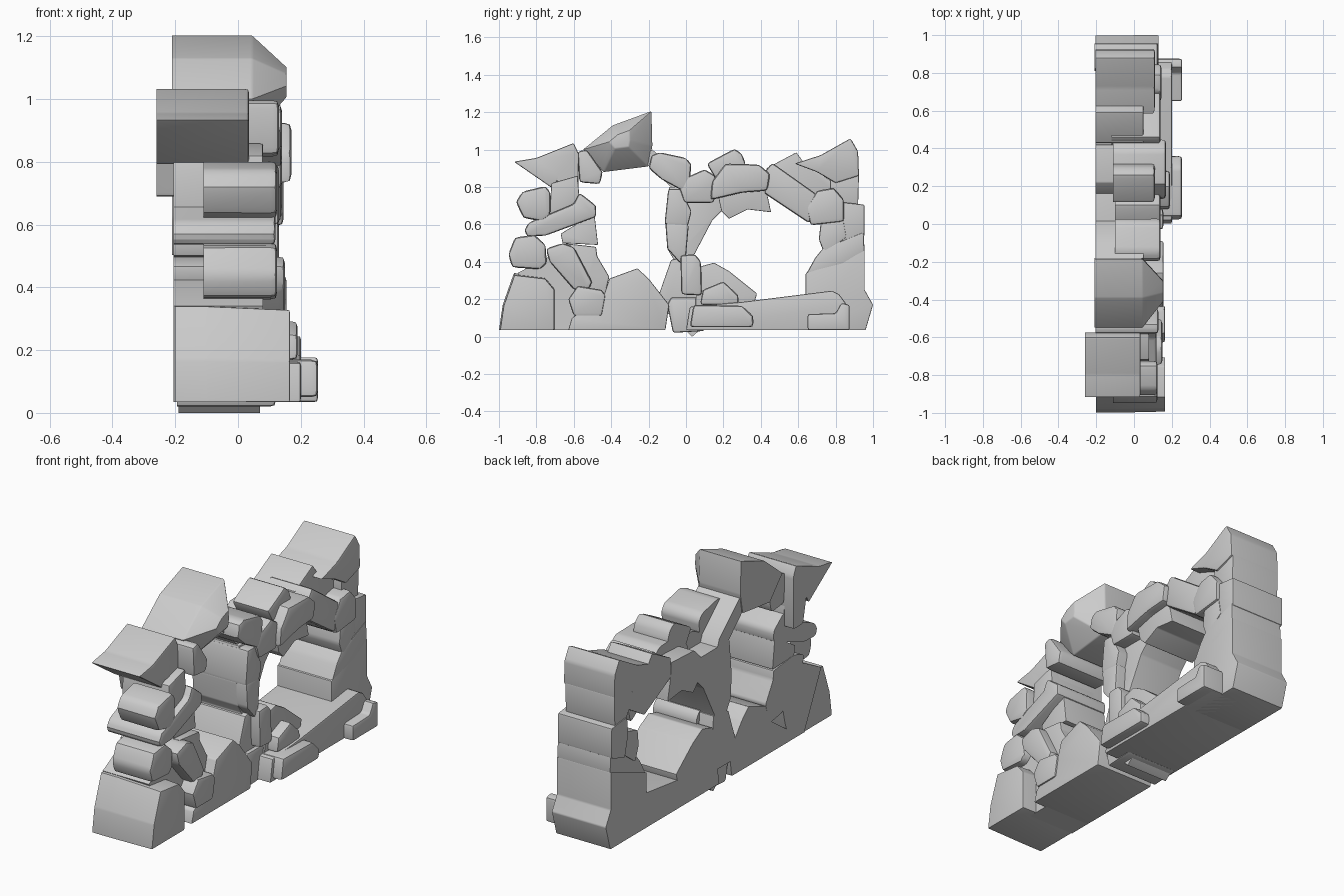
import bpy, bmesh


def stone(name, x0, x1, pts, bevel=0.016, crown=None):
    """Extrude a (y, z) outline from flat back x0 to bevelled front x1.
    crown = (start_x, scale, dy, dz): the front narrows to a shrunken facet."""
    cy = sum(p[0] for p in pts) / len(pts)
    cz = sum(p[1] for p in pts) / len(pts)
    bm = bmesh.new()
    mid = crown[0] if crown else x1
    rings = [[bm.verts.new((x, y, z)) for y, z in pts] for x in (x0, mid)]
    if crown:
        _, s, dy, dz = crown
        rings.append([bm.verts.new((x1, cy + dy + (y - cy) * s, cz + dz + (z - cz) * s))
                      for y, z in pts])
    bm.faces.new(rings[0])
    bm.faces.new(rings[-1])
    n = len(pts)
    for a, b in zip(rings, rings[1:]):
        for i in range(n):
            j = (i + 1) % n
            bm.faces.new((a[i], a[j], b[j], b[i]))
    bmesh.ops.recalc_face_normals(bm, faces=bm.faces[:])
    if bevel:
        # soften everything except the flat back outline
        edges = [e for e in bm.edges if max(v.co.x for v in e.verts) > x0 + 0.001]
        bmesh.ops.bevel(bm, geom=edges, offset=bevel, segments=2, profile=0.6,
                        affect='EDGES', clamp_overlap=True)
    me = bpy.data.meshes.new(name)
    bm.to_mesh(me)
    bm.free()
    ob = bpy.data.objects.new(name, me)
    bpy.context.collection.objects.link(ob)
    ob.select_set(True)
    bpy.context.view_layer.objects.active = ob


F = 0.034   # underside of the main base stones

# Left pillar, bottom to top
stone("left_base", -.20, .165, [(-1, F), (-.98, .17), (-.92, .34), (-.75, .32), (-.70, .26), (-.70, F)], .006, (-.1, .96, 0, -.006))
stone("left_base_filler", -.205, .08, [(-.75, F), (-.62, F), (-.58, .15), (-.55, .28), (-.66, .44), (-.75, .42), (-.9, .34)], 0)
stone("left_foot_stone", -.10, .165, [(-.63, .2), (-.58, .27), (-.45, .25), (-.43, .22), (-.45, .11), (-.6, .11)])
stone("left_slanted_stone", -.205, .15, [(-.75, .47), (-.66, .5), (-.6, .48), (-.5, .29), (-.52, .25), (-.6, .25), (-.73, .4)], .025)
stone("left_inner_slab", -.205, .10, [(-.66, .5), (-.48, .48), (-.475, .43), (-.41, .32), (-.44, .2), (-.56, .22)], .01)
stone("left_block_low", -.11, .125, [(-.95, .44), (-.915, .53), (-.81, .545), (-.75, .49), (-.745, .39), (-.78, .36), (-.93, .37)], .022)
stone("left_long_stone", -.205, .12, [(-.865, .57), (-.84, .61), (-.6, .71), (-.57, .77), (-.48, .7), (-.48, .64), (-.75, .54), (-.85, .535)], .02)
stone("left_inner_block", -.205, .07, [(-.67, .55), (-.49, .66), (-.47, .49), (-.66, .5)], .006)
stone("left_block_high", -.11, .125, [(-.91, .72), (-.875, .775), (-.75, .805), (-.725, .77), (-.725, .65), (-.77, .615), (-.87, .635)], .022)
stone("left_neck", -.205, .08, [(-.72, .82), (-.58, .86), (-.57, .75), (-.6, .69), (-.73, .65)], .008)
stone("left_cap", -.26, .035, [(-.92, .935), (-.8, .955), (-.6, 1.035), (-.575, .98), (-.575, .69), (-.66, .69), (-.69, .83), (-.71, .79)], .012)

# Left arch
stone("left_arch_stone", -.205, .13, [(-.58, .99), (-.53, 1.0), (-.445, .88), (-.46, .815), (-.57, .825)], .02)
stone("peak_stone", -.21, .155, [(-.55, 1.0), (-.39, 1.13), (-.185, 1.205), (-.18, 1.02), (-.2, .91), (-.44, .88)], .006, (.045, .3, -.02, .025))
stone("arch_join_stone", -.10, .14, [(-.185, .97), (-.14, .985), (0, .955), (.03, .92), (.02, .84), (-.01, .775), (-.13, .84), (-.2, .9)], .02)
stone("arch_join_back", -.205, .05, [(-.24, .96), (-.18, 1.0), (-.1, .93), (.0, .84), (.03, .76), (-.06, .72), (-.08, .8), (-.19, .9)], 0)

# Middle base and pillar
stone("middle_base", -.205, .155, [(-.63, F), (-.61, .1), (-.44, .22), (-.41, .31), (-.26, .365), (-.2, .31), (-.09, .17), (-.11, F)], .008)
stone("middle_pillar_back", -.205, .07, [(-.11, .6), (-.09, .8), (.02, .8), (.2, .8), (.23, .73), (.2, .68), (.14, .62), (.04, .43), (.05, .3), (-.08, .3), (-.07, .42), (-.1, .47)], .006)
stone("middle_pillar_low", -.15, .13, [(-.11, .61), (.015, .6), (0, .43), (-.03, .39), (-.1, .47)])
stone("middle_pillar_high", -.15, .13, [(-.115, .6), (-.095, .79), (-.03, .79), (.03, .67), (.01, .59)])
stone("middle_wedge", -.205, .10, [(-.15, .21), (-.08, .41), (-.03, .42), (.05, .43), (.07, .22), (.05, .12), (-.12, .12)], .006)
stone("middle_upright", -.12, .155, [(-.03, .435), (.05, .44), (.08, .4), (.085, .22), (-.025, .225)], .02)
stone("middle_foot", -.195, .12, [(-.1, .17), (-.08, .21), (.06, .21), (.09, .17), (.1, .03), (-.07, .02)])
stone("middle_foot_tip", -.19, .07, [(-.01, .04), (.08, .04), (.04, .005), (.03, 0)], 0)

# Right arch
stone("arch_stone_left", -.10, .14, [(-.035, .79), (0, .85), (.1, .895), (.155, .86), (.165, .82), (.15, .715), (-.01, .715)], .02)
stone("arch_stone_top", -.11, .11, [(.11, .925), (.26, 1.005), (.3, .975), (.32, .92), (.31, .86), (.16, .84)], .02)
stone("arch_stone_long", -.11, .17, [(.14, .83), (.21, .925), (.39, .92), (.45, .87), (.435, .78), (.3, .77), (.13, .73)], .022)
stone("arch_keystone_back", -.205, .12, [(.19, .67), (.16, .8), (.22, .86), (.42, .87), (.43, .78), (.455, .665), (.33, .68), (.23, .63)], .006)
stone("arch_stone_right", -.12, .14, [(.42, .88), (.46, .93), (.7, .76), (.66, .605), (.42, .765)], .02)
stone("arch_right_back", -.205, .05, [(.43, .9), (.59, .985), (.63, .93), (.78, .83), (.81, .76), (.66, .67), (.43, .79)], .006)
stone("arch_end_stone", -.05, .145, [(.645, .69), (.7, .78), (.79, .795), (.845, .73), (.845, .615), (.665, .595)], .02)

# Right pillar, top to bottom
stone("right_cap", -.205, .11, [(.58, .925), (.72, .97), (.88, 1.06), (.92, .99), (.925, .86), (.8, .82), (.7, .88)], .012)
stone("right_neck", -.205, .10, [(.77, .87), (.925, .87), (.92, .7), (.84, .69), (.77, .78)], .008)
stone("right_block_high", -.21, .125, [(.82, .72), (.955, .705), (.955, .54), (.84, .5), (.81, .62)], .01)
stone("right_inner_block", -.205, .13, [(.72, .61), (.84, .64), (.86, .53), (.74, .44), (.71, .52)], .014)
stone("right_block_low", -.2, .13, [(.73, .47), (.95, .56), (.955, .45), (.84, .38), (.64, .33), (.69, .42)], .012)
stone("right_base", -.205, .13, [(.64, .34), (.955, .46), (.955, .25), (1, .17), (.96, F), (.64, F)], .006)

# Floor stones
stone("floor_slab", -.205, .2, [(.02, .16), (.3, .185), (.78, .245), (.82, .225), (.86, .17), (.87, F), (.0, F)], .01)
stone("floor_front_right", .1, .255, [(.65, F), (.875, F), (.875, .17), (.83, .18), (.80, .125), (.65, .12)], .014)
stone("floor_front_left", .05, .255, [(.02, .05), (.04, .17), (.3, .165), (.36, .11), (.36, .05)], .022)
stone("floor_slope_stone", -.205, .13, [(.06, .37), (.15, .395), (.23, .35), (.38, .23), (.36, .16), (.05, .16)], .008)
stone("floor_small_stone", 0, .19, [(.075, .17), (.09, .25), (.2, .295), (.28, .22), (.28, .17)], .018)

bpy.ops.object.shade_smooth_by_angle(angle=0.6)
